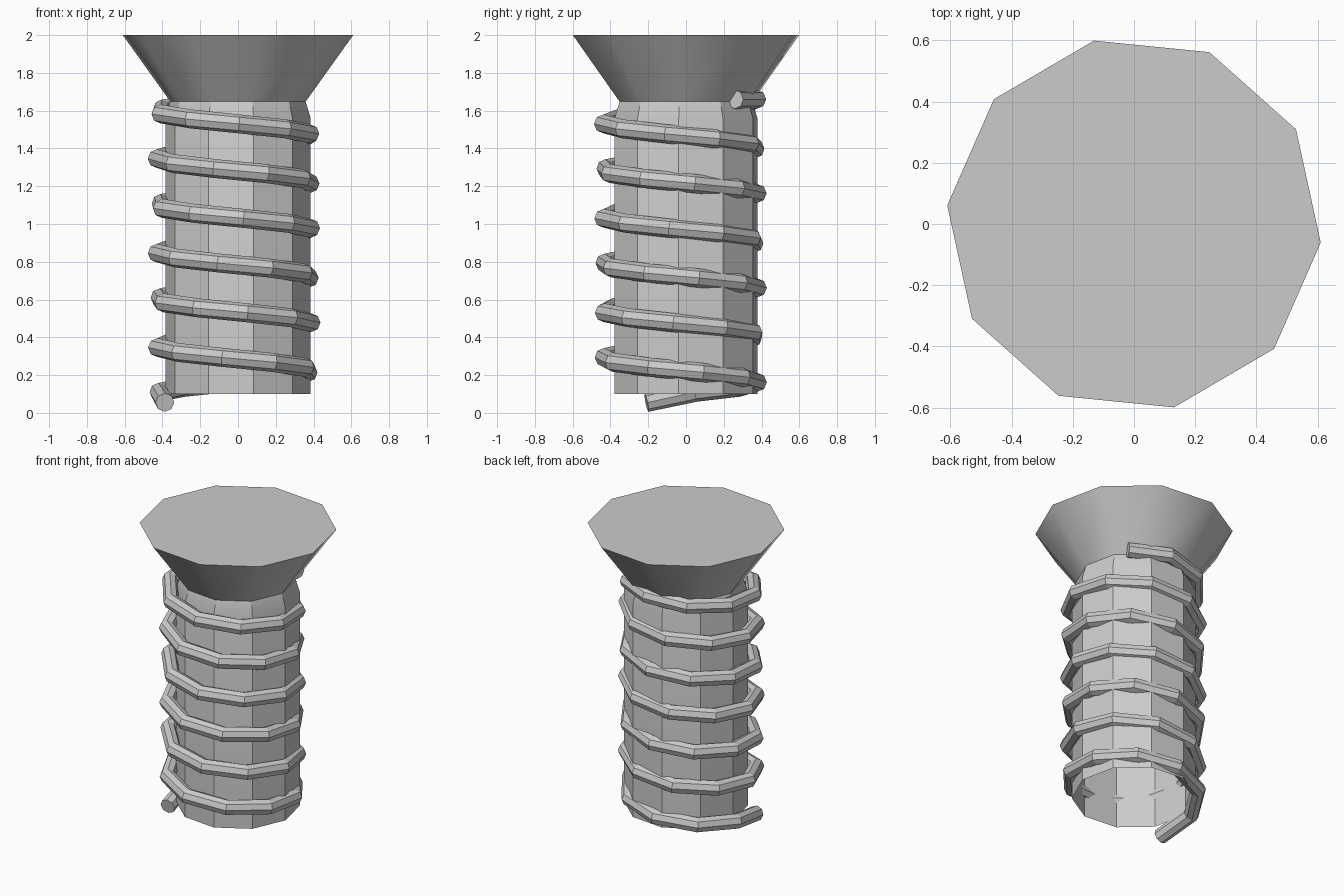
import bpy, bmesh
from math import sin, cos, radians

if "Cube" in bpy.data.objects:
    bpy.data.objects.remove(bpy.data.objects["Cube"])

# Screw body: ten-sided lathe of (radius, z), open at the bottom, capped on top
SIDES = 10
PROFILE = [(0.387, 0.10), (0.387, 1.56), (0.36, 1.648), (0.613, 2.0)]

def lathe(name, profile, cap):
    bm = bmesh.new()
    rings = []
    for r, z in profile:
        angles = [radians(-5.7 + i * 360 / SIDES) for i in range(SIDES)]
        rings.append([bm.verts.new((r * cos(a), r * sin(a), z)) for a in angles])
    for low, high in zip(rings, rings[1:]):
        for i in range(SIDES):
            j = (i + 1) % SIDES
            bm.faces.new((low[i], low[j], high[j], high[i]))
    if cap:
        bm.faces.new(rings[-1])
    # soften gentle bends only, keep the shaft facets and rim crisp
    for f in bm.faces:
        f.smooth = True
    bm.normal_update()
    for e in bm.edges:
        e.smooth = e.calc_face_angle(0) < radians(32)
    mesh = bpy.data.meshes.new(name)
    bm.to_mesh(mesh)
    bm.free()
    ob = bpy.data.objects.new(name, mesh)
    bpy.context.collection.objects.link(ob)

lathe("shaft", PROFILE[:3], False)
lathe("head", PROFILE[2:], True)

# Thread: coarse descending helix, level at the top and dipping at the tail
STEPS = 61
START, TURN = 45, 6 * 360 + 161
TOP, BOTTOM, LIFT = 1.66, 0.055, 0.028
RADIUS, CX, CY = 0.408, -0.02, -0.03

curve = bpy.data.curves.new("thread", 'CURVE')
curve.dimensions = '3D'
curve.twist_mode = 'Z_UP'
curve.bevel_depth = 0.05
curve.bevel_resolution = 2
curve.use_fill_caps = True
spline = curve.splines.new('POLY')
spline.points.add(STEPS)
for i, p in enumerate(spline.points):
    t = i / STEPS
    a = radians(START + t * TURN)
    z = min(TOP, TOP + t * (BOTTOM - TOP) + LIFT) if i < STEPS else BOTTOM
    p.co = (CX + RADIUS * cos(a), CY + RADIUS * sin(a), z, 1)
spline.use_smooth = False
thread = bpy.data.objects.new("thread", curve)
bpy.context.collection.objects.link(thread)
